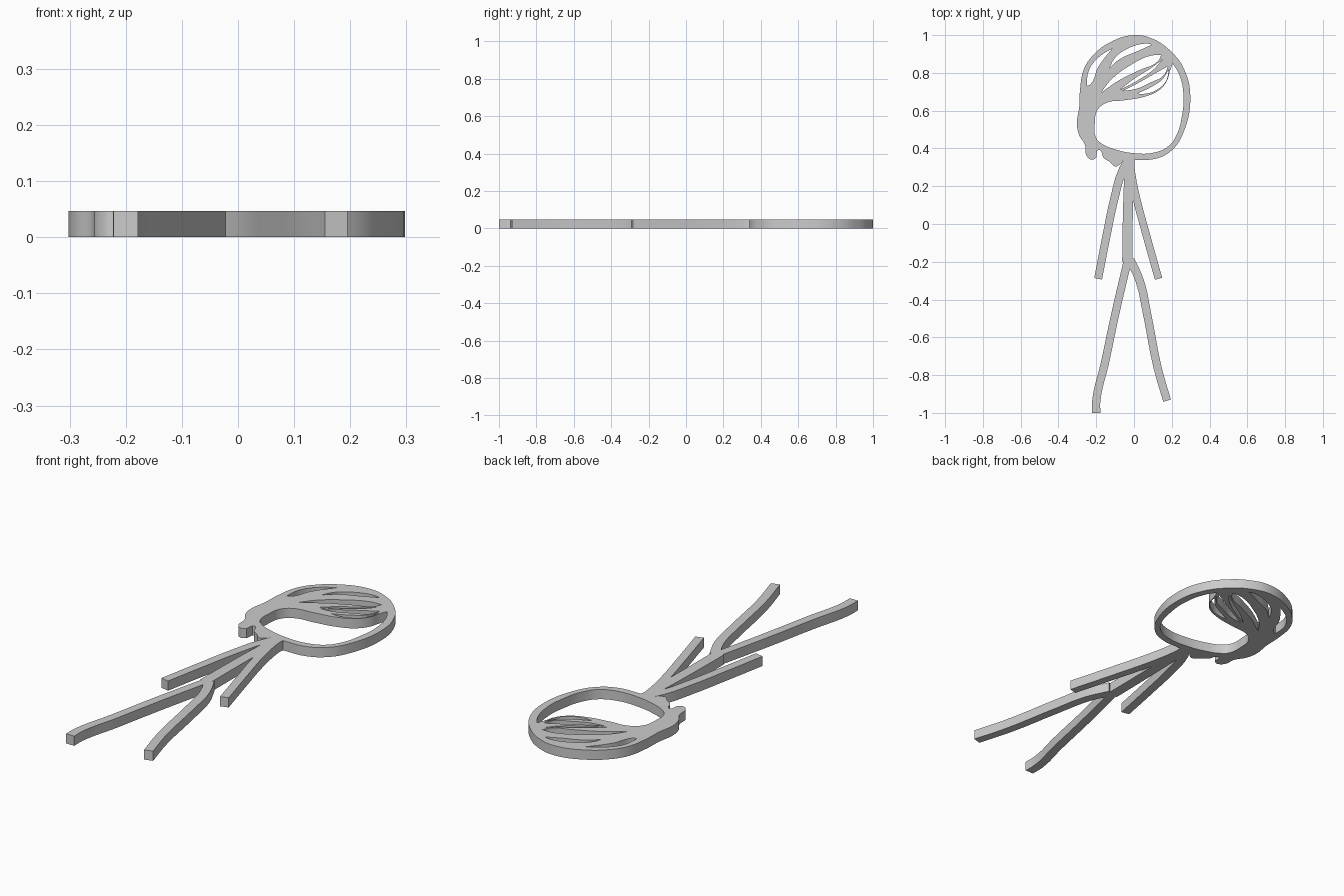
import bpy
import math
from mathutils import Vector

THICK = 0.047

old_cube = bpy.data.objects.get("Cube")
if old_cube:
    bpy.data.objects.remove(old_cube, do_unlink=True)

grey = bpy.data.materials.new("plain grey")
grey.use_nodes = True
colour = (0.6, 0.6, 0.6, 1)
grey.diffuse_color = colour
grey.node_tree.nodes["Principled BSDF"].inputs["Base Color"].default_value = colour


def add_outline(curve, points, sharp=()):
    """Closed smooth outline, with straight handles at the sharp points."""
    spline = curve.splines.new("BEZIER")
    spline.bezier_points.add(len(points) - 1)
    spline.use_cyclic_u = True
    spline.resolution_u = 6
    for i, (knot, p) in enumerate(zip(spline.bezier_points, points)):
        knot.co = (p[0], p[1], 0)
        kind = "VECTOR" if i in sharp else "AUTO"
        knot.handle_left_type = knot.handle_right_type = kind


def make_plate(name, outlines):
    """Fill outlines (inner ones become holes) and give them thickness."""
    curve = bpy.data.curves.new(name, "CURVE")
    curve.dimensions = "2D"
    curve.fill_mode = "BOTH"
    curve.extrude = THICK / 2
    for points, sharp in outlines:
        add_outline(curve, points, sharp)
    obj = bpy.data.objects.new(name, curve)
    bpy.context.collection.objects.link(obj)
    obj.location.z = THICK / 2
    bpy.ops.object.select_all(action="DESELECT")
    obj.select_set(True)
    bpy.context.view_layer.objects.active = obj
    bpy.ops.object.convert(target="MESH")
    obj = bpy.context.object
    obj.name = name
    obj.data.materials.clear()
    obj.data.materials.append(grey)
    bpy.ops.object.shade_smooth_by_angle(angle=math.radians(35))


def make_limb(name, path, start_width, end_width):
    """Flat strip following a path, tapering between two widths."""
    path = [Vector(p) for p in path]
    last = len(path) - 1
    left, right = [], []
    for i, p in enumerate(path):
        along = (path[min(i + 1, last)] - path[max(i - 1, 0)]).normalized()
        side = Vector((-along.y, along.x))
        half = (start_width + (end_width - start_width) * i / last) / 2
        left.append(p + side * half)
        right.append(p - side * half)
    ends = (0, last, last + 1, 2 * last + 1)
    make_plate(name, [(left + right[::-1], ends)])


# Head: outer silhouette with ragged hair tips at the lower side
head_outline = [
    (0, 1), (.1, .98), (.2, .91), (.265, .82), (.298, .68), (.26, .48),
    (.2, .39), (.12, .347), (0, .34), (-.05, .34), (-.075, .315), (-.1, .305),
    (-.13, .33), (-.16, .35), (-.18, .39), (-.195, .39), (-.2, .35),
    (-.22, .34), (-.25, .36), (-.26, .42), (-.29, .47), (-.302, .53),
    (-.29, .62), (-.285, .72), (-.265, .82), (-.22, .89), (-.13, .96),
]
face_opening = [
    (.205, .85), (.24, .79), (.262, .68), (.255, .58), (.225, .47),
    (.18, .41), (.1, .377), (0, .375), (-.1, .395), (-.17, .425),
    (-.2, .455), (-.207, .54), (-.195, .6), (-.15, .64), (-.05, .655),
    (.06, .675), (.135, .71), (.175, .76), (.19, .81),
]

# Gaps between hair strands: tip, upper side, other tip, lower side
strand_gaps = [
    [(-.115, .93), (-.19, .88), (-.24, .81), (-.25, .73), (-.23, .74),
     (-.19, .83)],
    [(-.13, .825), (-.1, .88), (-.03, .93), (.06, .955), (.095, .95),
     (.03, .92), (-.08, .87)],
    [(-.175, .695), (-.12, .765), (-.02, .84), (.085, .89), (.145, .895),
     (.125, .86), (.03, .815), (-.08, .76)],
    [(-.075, .71), (.01, .775), (.09, .825), (.15, .87), (.1, .815),
     (.01, .755)],
    [(-.06, .705), (.02, .745), (.09, .785), (.18, .835), (.155, .785),
     (.09, .75), (.01, .715)],
    [(.015, .69), (.09, .725), (.15, .765), (.185, .82), (.168, .755),
     (.12, .71), (.06, .69)],
]
gap_tips = [(0, 3), (0, 4), (0, 4), (0, 3), (0, 3), (0, 3)]
make_plate("head_and_hair", [(head_outline, (15, 16)), (face_opening, (0,))]
           + list(zip(strand_gaps, gap_tips)))

# Body strips, all meeting at the neck and the hips
neck, hips = (-.022, .35), (-.035, -.2)
make_limb("torso", [neck, (-.03, .15), (-.034, -.05), hips], .05, .055)
make_limb("right_arm", [neck, (-.062, .28), (-.105, .13), (-.145, -.06),
                        (-.19, -.29)], .045, .042)
make_limb("left_arm", [neck, (-.012, .26), (.012, .14), (.06, -.04),
                       (.13, -.29)], .04, .04)
make_limb("right_leg", [hips, (-.1, -.48), (-.155, -.74), (-.199, -.93),
                        (-.2, -1)], .042, .044)
make_limb("left_leg", [(-.02, -.19), (.03, -.3), (.07, -.48), (.125, -.76),
                       (.175, -.935)], .045, .042)
